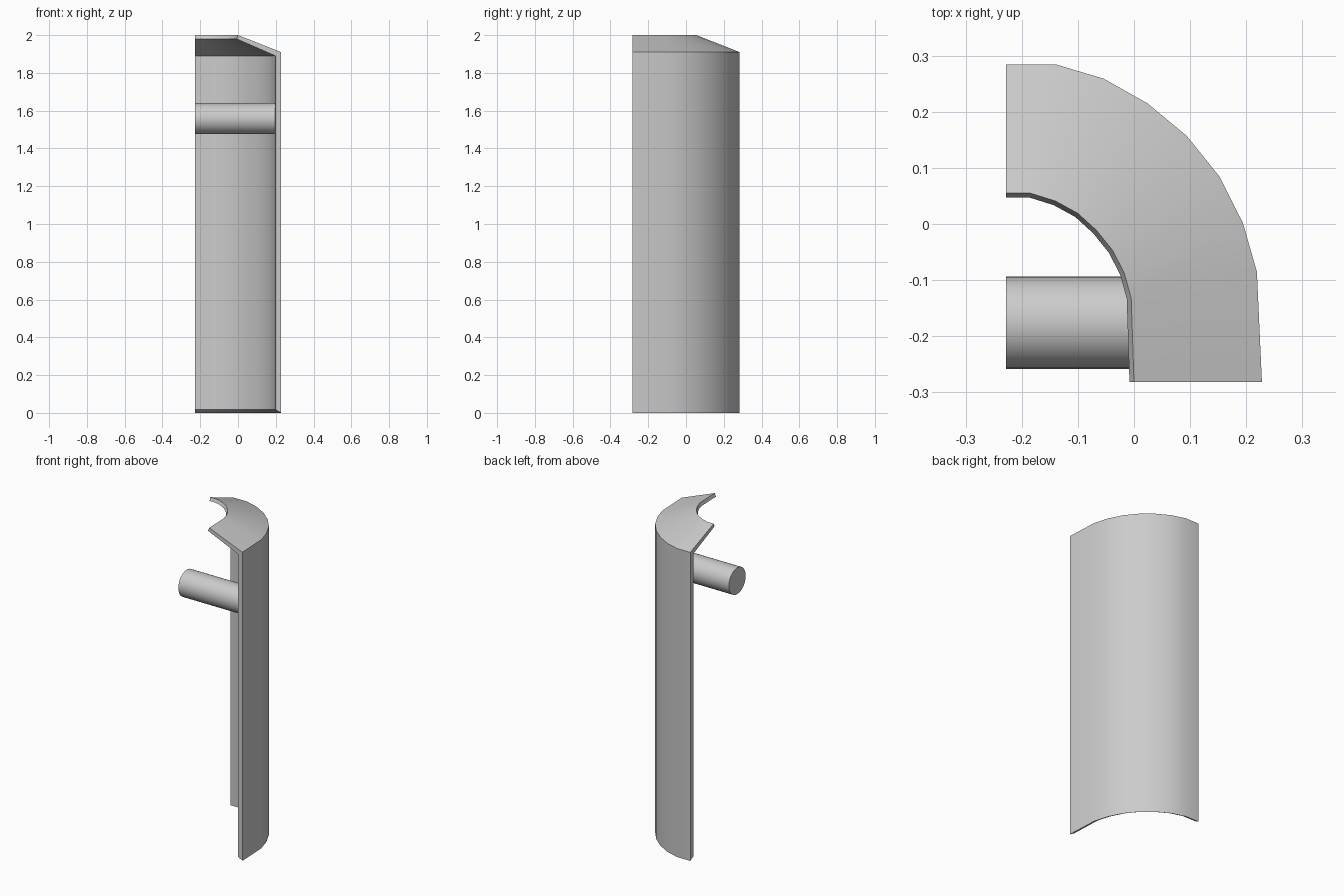
import bpy, bmesh, math
from mathutils import Vector

cube = bpy.data.objects.get("Cube")
if cube:
    bpy.data.objects.remove(cube, do_unlink=True)

grey = bpy.data.materials.new("plain grey")
grey.use_nodes = True
colour = (0.6, 0.6, 0.6, 1)
grey.diffuse_color = colour
grey.node_tree.nodes["Principled BSDF"].inputs["Base Color"].default_value = colour


def finish(bm, name, angle):
    bmesh.ops.recalc_face_normals(bm, faces=bm.faces)
    mesh = bpy.data.meshes.new(name)
    bm.to_mesh(mesh)
    bm.free()
    mesh.materials.append(grey)
    obj = bpy.data.objects.new(name, mesh)
    bpy.context.collection.objects.link(obj)
    bpy.ops.object.select_all(action='DESELECT')
    obj.select_set(True)
    bpy.context.view_layer.objects.active = obj
    bpy.ops.object.shade_smooth_by_angle(angle=math.radians(angle))


def inset(path, distance):
    """Move a plan curve towards the inside of the bend."""
    moved = []
    for i, p in enumerate(path):
        if i == 0:
            n = Vector((0, -1))
        elif i == len(path) - 1:
            n = Vector((-1, 0))
        else:
            t = (path[i + 1] - p).normalized() + (p - path[i - 1]).normalized()
            n = Vector((t.y, -t.x)).normalized()
        moved.append(p + n * distance)
    return moved


# Plan curves of the wall and of the opening in the cap
wall = [Vector(p) for p in (
    (-0.228, 0.284), (-0.138, 0.284), (-0.054, 0.259), (0.024, 0.215), (0.094, 0.157),
    (0.152, 0.085), (0.194, 0.002), (0.219, -0.085), (0.228, -0.282))]
opening = [Vector(p) for p in (
    (-0.228, 0.055), (-0.185, 0.055), (-0.14, 0.041), (-0.1, 0.019), (-0.067, -0.011),
    (-0.038, -0.047), (-0.017, -0.088), (-0.005, -0.132), (0, -0.282))]
wall_inside = inset(wall, 0.03)
opening_inside = inset(opening, 0.008)

# Curved wall with sloping cap, as a closed loop of section rows
sections = [(wall, 0), (wall, 1.91), (opening, 2.0),
            (opening_inside, 1.98), (wall_inside, 1.89), (wall_inside, 0.017)]
bm = bmesh.new()
rows = [[bm.verts.new((p.x, p.y, z)) for p in path] for path, z in sections]
for i, row in enumerate(rows):
    after = rows[(i + 1) % len(rows)]
    for j in range(len(row) - 1):
        bm.faces.new((row[j], row[j + 1], after[j + 1], after[j]))
for end in (0, -1):
    bm.faces.new([row[end] for row in rows])
finish(bm, "curved_wall_and_cap", 30)

# Round peg reaching from the wall
bm = bmesh.new()
bmesh.ops.create_cone(bm, cap_ends=True, segments=32, radius1=0.082, radius2=0.082, depth=0.435)
for v in bm.verts:
    v.co = Vector((v.co.z - 0.0105, v.co.x - 0.176, v.co.y + 1.558))
finish(bm, "round_peg", 30)
